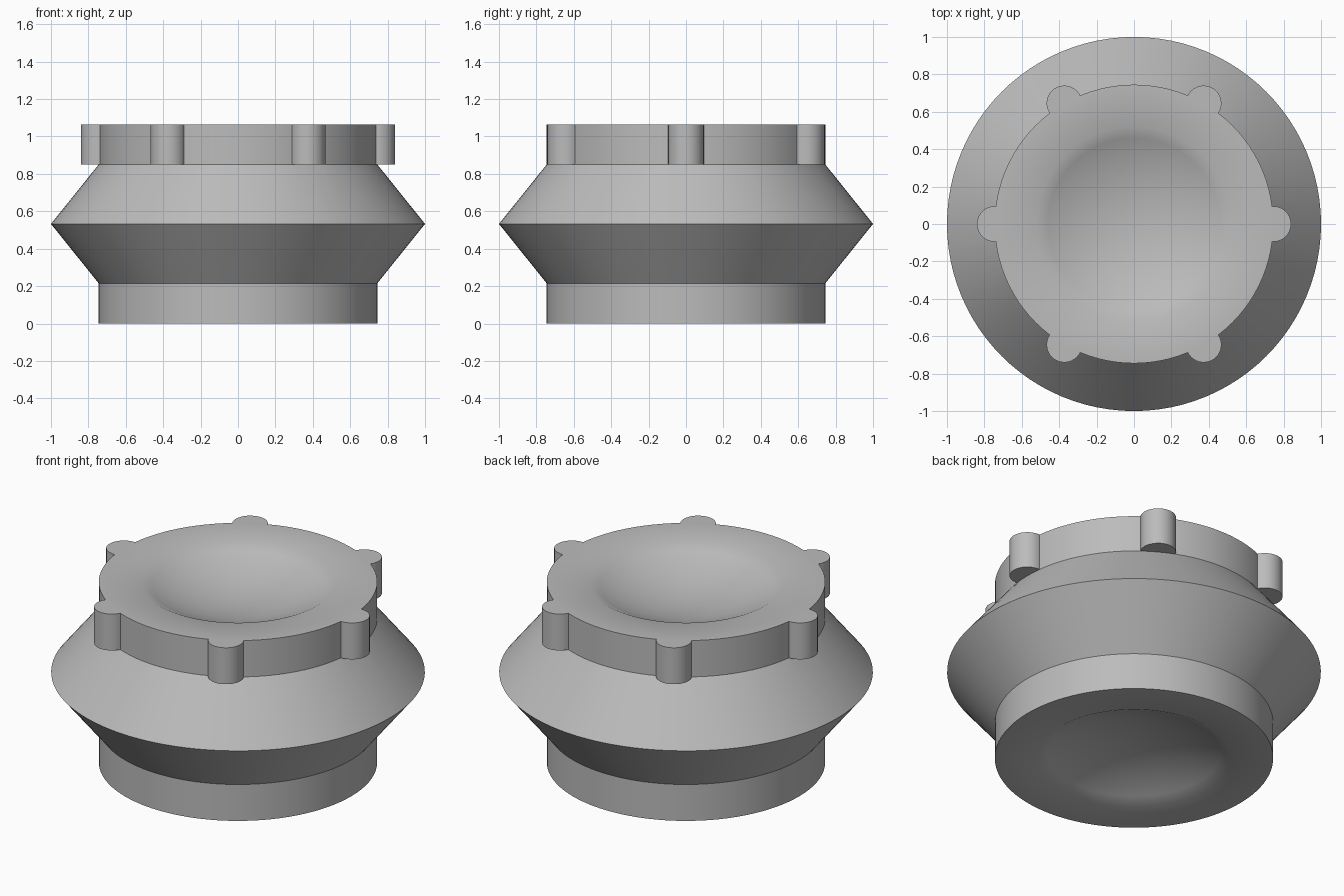
import bpy, bmesh, math
from mathutils import Matrix, Vector

if "Cube" in bpy.data.objects:
    bpy.data.objects.remove(bpy.data.objects["Cube"], do_unlink=True)

SEGMENTS = 96
HEIGHT = 1.065
COLLAR = 0.745          # radius of the straight collars
COLLAR_H = 0.215        # height of each collar
DISH, SLOPE = 0.52, math.radians(28)
PEG = 0.095

grey = bpy.data.materials.new("plain grey")
grey.use_nodes = True
colour = (0.5, 0.5, 0.5, 1)
grey.diffuse_color = colour
grey.node_tree.nodes["Principled BSDF"].inputs["Base Color"].default_value = colour


def finish(bm, name):
    bmesh.ops.recalc_face_normals(bm, faces=bm.faces)
    mesh = bpy.data.meshes.new(name)
    bm.to_mesh(mesh)
    bm.free()
    mesh.materials.append(grey)
    obj = bpy.data.objects.new(name, mesh)
    bpy.context.collection.objects.link(obj)
    return obj


# Spherical dish, from its centre out to its rim
ball = DISH / math.sin(SLOPE)
dish = []
for i in range(9):
    a = SLOPE * i / 8
    dish.append((ball * math.sin(a), ball * (math.cos(a) - math.cos(SLOPE))))

# Lathed body: dished collars joined by a double cone
lower = dish + [(COLLAR, 0), (COLLAR, COLLAR_H)]
upper = [(r, HEIGHT - z) for r, z in reversed(lower)]
profile = lower + [(1, HEIGHT / 2)] + upper
bm = bmesh.new()
verts = [bm.verts.new((r, 0, z)) for r, z in profile]
edges = [bm.edges.new(pair) for pair in zip(verts, verts[1:])]
bmesh.ops.spin(bm, geom=verts + edges, cent=(0, 0, 0), axis=(0, 0, 1),
               angle=math.tau, steps=SEGMENTS, use_merge=True)
bmesh.ops.remove_doubles(bm, verts=bm.verts, dist=0.0001)
body = finish(bm, "body")

# Six round pegs spaced around the upper collar
bm = bmesh.new()
for i in range(6):
    spot = Matrix.Rotation(math.tau * i / 6, 4, "Z") @ Vector((COLLAR, 0, 0))
    spot.z = HEIGHT - COLLAR_H / 2
    bmesh.ops.create_cone(bm, cap_ends=True, segments=32, radius1=PEG, radius2=PEG,
                          depth=COLLAR_H, matrix=Matrix.Translation(spot))
pegs = finish(bm, "collar_pegs")

# Fuse the pegs into the collar
union = body.modifiers.new("fuse pegs", "BOOLEAN")
union.operation = "UNION"
union.solver = "EXACT"
union.object = pegs
bpy.ops.object.select_all(action="DESELECT")
body.select_set(True)
bpy.context.view_layer.objects.active = body
bpy.ops.object.modifier_apply(modifier=union.name)
bpy.data.objects.remove(pegs, do_unlink=True)
bpy.ops.object.shade_smooth_by_angle(angle=math.radians(32))
